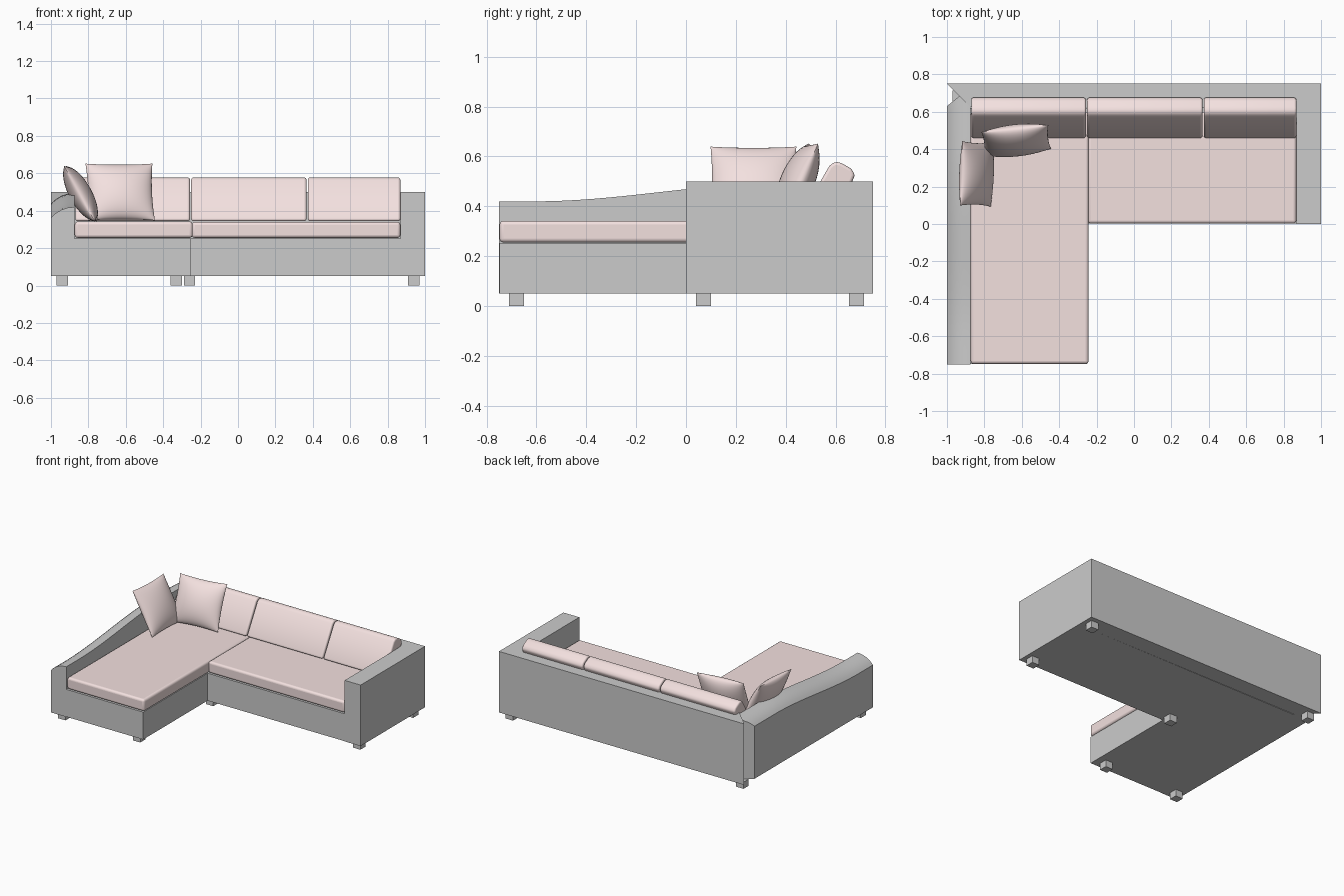
import bpy, bmesh, math
from mathutils import Matrix, Vector

if "Cube" in bpy.data.objects:
    bpy.data.objects.remove(bpy.data.objects["Cube"])

pink = bpy.data.materials.new("pink_fabric")
pink.diffuse_color = (0.9, 0.75, 0.74, 1)
pink.use_nodes = True
pink.node_tree.nodes["Principled BSDF"].inputs["Base Color"].default_value = pink.diffuse_color


def finish(name, bm, mat=None, smooth=False, bevel=0):
    bmesh.ops.recalc_face_normals(bm, faces=bm.faces)
    mesh = bpy.data.meshes.new(name)
    bm.to_mesh(mesh)
    bm.free()
    ob = bpy.data.objects.new(name, mesh)
    bpy.context.collection.objects.link(ob)
    if mat:
        mesh.materials.append(mat)
    if bevel:
        mod = ob.modifiers.new("rounding", "BEVEL")
        mod.width, mod.segments, mod.limit_method = bevel, 4, "ANGLE"
        mod.angle_limit = math.radians(25)
    if smooth:
        bpy.ops.object.select_all(action="DESELECT")
        ob.select_set(True)
        bpy.context.view_layer.objects.active = ob
        bpy.ops.object.shade_smooth_by_angle(angle=math.radians(40))
    return ob


def loft(name, rings, **kw):
    """Closed solid through a list of equal-length rings."""
    bm = bmesh.new()
    rows = [[bm.verts.new(p) for p in r] for r in rings]
    n = len(rows[0])
    for a, b in zip(rows, rows[1:]):
        for i in range(n):
            bm.faces.new((a[i], a[(i + 1) % n], b[(i + 1) % n], b[i]))
    bm.faces.new(rows[0])
    bm.faces.new(rows[-1][::-1])
    return finish(name, bm, **kw)


def slab(name, outline, z0, z1, **kw):
    """Plan outline raised from z0 to z1."""
    return loft(name, [[(x, y, z) for x, y in outline] for z in (z0, z1)], **kw)


def box(name, x0, x1, y0, y1, z0, z1, **kw):
    return slab(name, [(x0, y0), (x1, y0), (x1, y1), (x0, y1)], z0, z1, **kw)


# Frame: bases, mitred back and right arm
box("chaise_base", -0.875, -0.25, -0.748, 0.62, 0.05, 0.252)
box("main_base", -0.25, 0.87, 0.003, 0.62, 0.05, 0.252)
slab("back_panel", [(-1, 0.75), (-0.875, 0.625), (0.87, 0.62), (1, 0.75)], 0.05, 0.5)
slab("right_arm", [(0.87, 0), (1, 0), (1, 0.75), (0.87, 0.62)], 0.05, 0.5)

# Left arm: rounded top that rises to the rear, end cut at an angle
rings = []
for i in range(25):
    s = i / 24
    ring = []
    for x, drop in [(-1, None), (-1, 0.058), (-0.985, 0.042), (-0.965, 0.027),
                    (-0.94, 0.013), (-0.91, 0.004), (-0.875, 0), (-0.875, None)]:
        y_end = 0.63 + (x + 1) * 0.8
        y = -0.75 + s * (y_end + 0.75)
        t = min(max((y + 0.6) / 1.0, 0), 1)
        top = 0.42 + 0.075 * t * t * (3 - 2 * t)
        ring.append((x, y, 0.05 if drop is None else top - drop))
    rings.append(ring)
loft("left_arm", rings, smooth=True)

# Feet
for i, (x, y) in enumerate([(-0.94, -0.68), (-0.33, -0.68), (-0.26, 0.07),
                            (0.94, 0.07), (-0.94, 0.685), (0.94, 0.685)]):
    box(f"foot_{i + 1}", x - 0.03, x + 0.03, y - 0.03, y + 0.03, 0, 0.05)

# Seat cushions
box("chaise_seat", -0.873, -0.243, -0.748, 0.6, 0.255, 0.342,
    mat=pink, smooth=True, bevel=0.016)
box("main_seat", -0.247, 0.868, 0.003, 0.6, 0.255, 0.34,
    mat=pink, smooth=True, bevel=0.016)

# Leaning back cushions
profile = [(0.458, 0.345), (0.462, 0.365), (0.575, 0.562), (0.595, 0.578),
           (0.62, 0.576), (0.665, 0.55), (0.678, 0.525), (0.6, 0.345)]
for i, (x0, x1) in enumerate([(-0.87, -0.257), (-0.25, 0.366), (0.373, 0.868)]):
    loft(f"back_cushion_{i + 1}", [[(x, y, z) for y, z in profile] for x in (x0, x1)],
         mat=pink, smooth=True, bevel=0.012)


def pillow(name, width, height, thick, matrix):
    """Two bulging sheets sharing a pinched seam, corners drawn out."""
    n = 20
    bm = bmesh.new()
    for side in (-1, 1):
        rows = []
        for j in range(n + 1):
            v = -math.cos(math.pi * j / n)
            row = []
            for i in range(n + 1):
                u = -math.cos(math.pi * i / n)
                px = u * width / 2 * (1 - 0.05 * (1 - v * v))
                pz = v * height / 2 * (1 - 0.05 * (1 - u * u))
                d = max((1 - u * u) * (1 - v * v), 0) ** 0.55
                row.append(bm.verts.new(matrix @ Vector((px, side * d * thick / 2, pz))))
            rows.append(row)
        for a, b in zip(rows, rows[1:]):
            for i in range(n):
                bm.faces.new((a[i], a[i + 1], b[i + 1], b[i]))
    bmesh.ops.remove_doubles(bm, verts=bm.verts, dist=0.0005)
    finish(name, bm, mat=pink, smooth=True)


# Throw pillows: one against the back, one against the left arm
rot = lambda a, ax: Matrix.Rotation(math.radians(a), 4, ax)
pillow("back_pillow", 0.36, 0.33, 0.135,
       Matrix.Translation((-0.63, 0.447, 0.5)) @ rot(6, "Z") @ rot(-23, "X"))
pillow("arm_pillow", 0.345, 0.34, 0.12,
       Matrix.Translation((-0.842, 0.268, 0.491)) @ rot(88, "Z") @ rot(-29, "X"))
